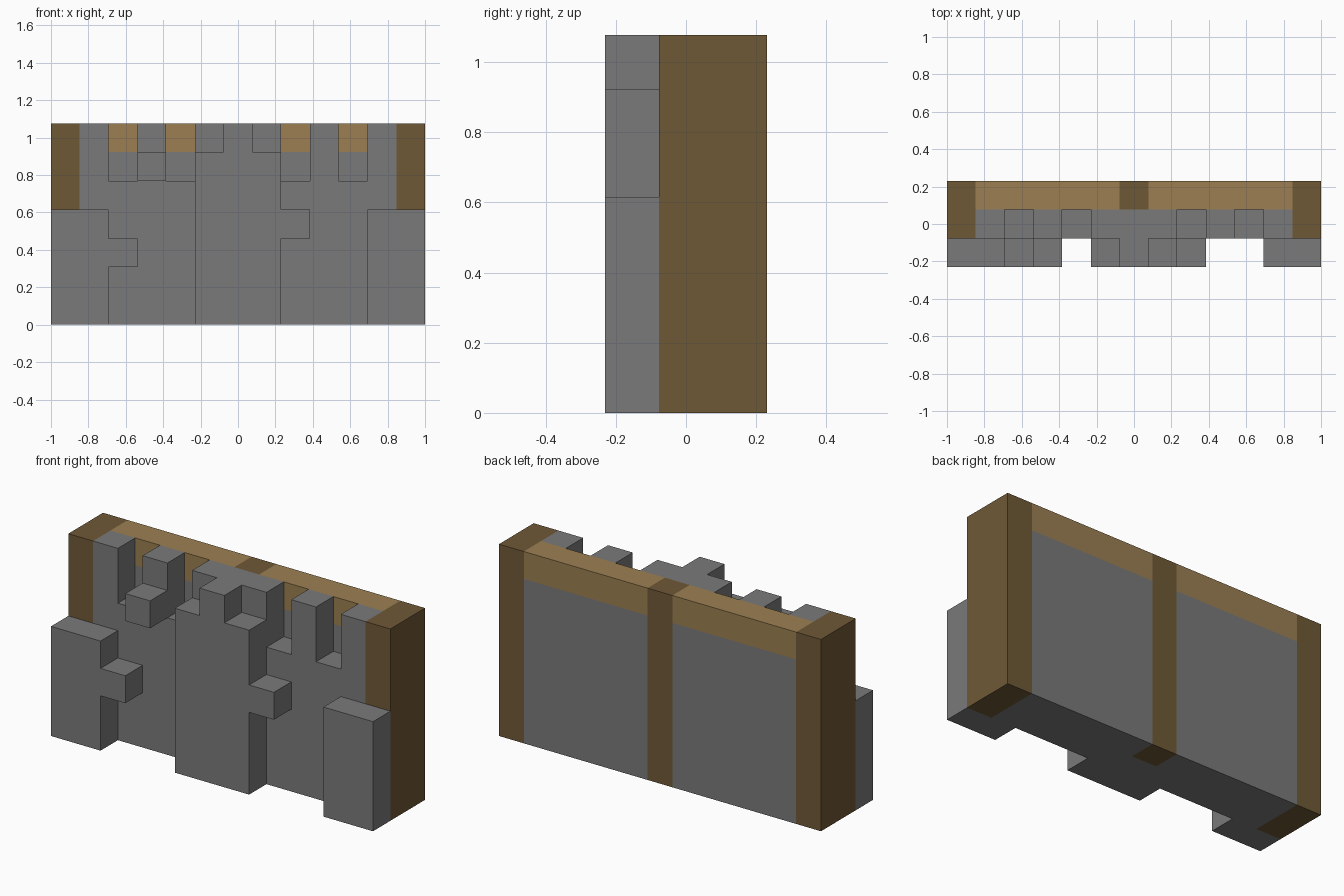
import bpy
import bmesh

cube = bpy.data.objects.get("Cube")
if cube:
    bpy.data.objects.remove(cube, do_unlink=True)

U = 2 / 13            # one block; the wall is 13 x 3 x 7 blocks
FRONT, MIDDLE, BACK = 0, 1, 2


def srgb(r, g, b):
    lin = [((c / 255 + 0.055) / 1.055) ** 2.4 for c in (r, g, b)]
    return (*lin, 1.0)


def material(name, colour):
    mat = bpy.data.materials.new(name)
    mat.use_nodes = True
    mat.diffuse_color = colour
    mat.node_tree.nodes["Principled BSDF"].inputs["Base Color"].default_value = colour
    return mat


stone = material("grey stone", srgb(122, 122, 122))
log = material("dark brown log", srgb(111, 89, 55))
plank = material("light brown plank", srgb(156, 127, 82))


def extrude_outline(name, outline, row, rows, mat):
    """Extrude an (x, z) outline in blocks backwards over some rows of blocks."""
    bm = bmesh.new()
    y = (row - 1.5) * U
    face = bm.faces.new([bm.verts.new((x * U - 1, y, z * U)) for x, z in outline])
    result = bmesh.ops.extrude_face_region(bm, geom=[face])
    moved = [v for v in result["geom"] if isinstance(v, bmesh.types.BMVert)]
    bmesh.ops.translate(bm, verts=moved, vec=(0, rows * U, 0))
    bmesh.ops.recalc_face_normals(bm, faces=bm.faces)
    mesh = bpy.data.meshes.new(name)
    bm.to_mesh(mesh)
    bm.free()
    mesh.materials.append(mat)
    obj = bpy.data.objects.new(name, mesh)
    bpy.context.collection.objects.link(obj)


def block(name, col, cols, bottom, top, row, rows, mat):
    end = col + cols
    outline = [(col, bottom), (end, bottom), (end, top), (col, top)]
    extrude_outline(name, outline, row, rows, mat)


def skyline(name, col, heights, row, mat):
    """Wall with a stepped top, one height per column."""
    end = col + len(heights)
    outline = [(end, 0)]
    for i in reversed(range(len(heights))):
        for x in (col + i + 1, col + i):
            if outline[-1] != (x, heights[i]):
                outline.append((x, heights[i]))
    outline.append((col, 0))
    extrude_outline(name, outline, row, 1, mat)


# Timber frame: end posts, centre post at the back and top beams
for side, col in (("right", 0), ("left", 12)):
    block(f"{side}_end_post", col, 1, 0, 7, MIDDLE, 2, log)
block("centre_back_post", 6, 1, 0, 7, BACK, 1, log)
for side, col in (("right", 1), ("left", 7)):
    block(f"{side}_top_beam", col, 5, 6, 7, BACK, 1, plank)
    block(f"{side}_back_panel", col, 5, 0, 6, BACK, 1, stone)

# Stone wall with battlements
skyline("battlement_wall", 1, [7, 5, 7, 5, 7, 7, 7, 5, 7, 5, 7], MIDDLE, stone)

# Front buttresses
skyline("centre_buttress", 5, [6, 7, 6], FRONT, stone)
for side, col in (("right", 0), ("left", 11)):
    block(f"{side}_buttress", col, 2, 0, 4, FRONT, 1, stone)

# Single protruding stones
for name, col, bottom in (("low_stone", 2, 2), ("high_stone", 3, 5), ("middle_stone", 8, 3)):
    block(name, col, 1, bottom, bottom + 1, FRONT, 1, stone)
